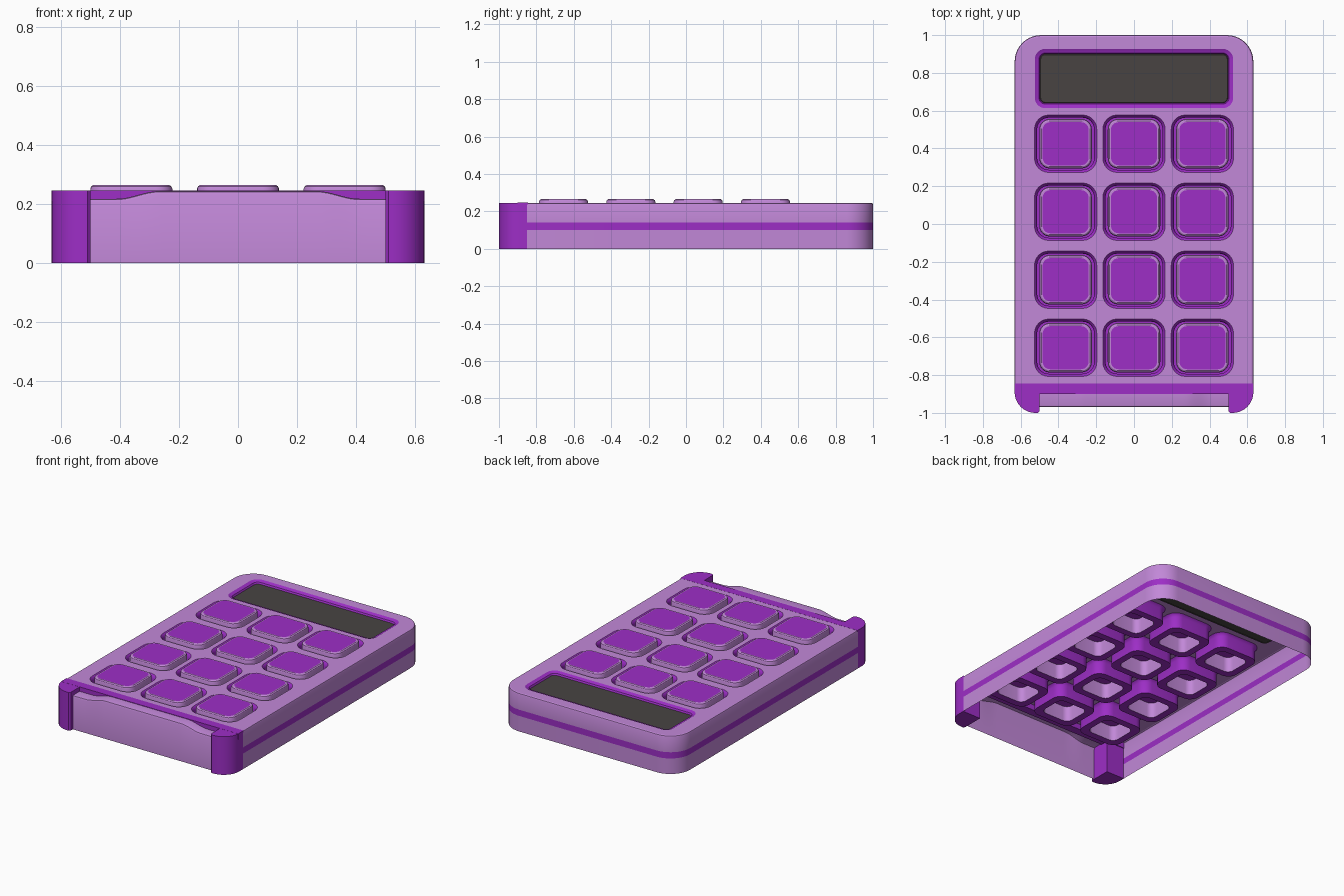
import bpy, bmesh, math

if "Cube" in bpy.data.objects:
    bpy.data.objects.remove(bpy.data.objects["Cube"])


def material(name, rgb):
    m = bpy.data.materials.new(name)
    lin = [((c / 255 + 0.055) / 1.055) ** 2.4 for c in rgb]
    m.diffuse_color = (*lin, 1)
    m.use_nodes = True
    m.node_tree.nodes["Principled BSDF"].inputs["Base Color"].default_value = m.diffuse_color
    return m


LIGHT, DARK, GREY = 0, 1, 2
MATS = [material("light purple", (194, 136, 216)),
        material("deep purple", (157, 46, 198)),
        material("screen grey", (72, 68, 66))]
TOP = 0.246


def finish(name, bm, fix_normals=False):
    if fix_normals:
        bmesh.ops.recalc_face_normals(bm, faces=bm.faces)
    me = bpy.data.meshes.new(name)
    bm.to_mesh(me)
    bm.free()
    for m in MATS:
        me.materials.append(m)
    ob = bpy.data.objects.new(name, me)
    bpy.context.collection.objects.link(ob)
    bpy.ops.object.select_all(action='DESELECT')
    ob.select_set(True)
    bpy.context.view_layer.objects.active = ob
    bpy.ops.object.shade_smooth_by_angle(angle=math.radians(30))
    return ob


def rounded(cx, cy, hx, hy, r, n=6):
    """Counter-clockwise rounded rectangle."""
    pts = []
    for k, (sx, sy) in enumerate([(1, 1), (-1, 1), (-1, -1), (1, -1)]):
        for i in range(n + 1):
            a = math.pi / 2 * (k + i / n)
            pts.append((cx + sx * (hx - r) + r * math.cos(a),
                        cy + sy * (hy - r) + r * math.sin(a)))
    return pts


def loft(name, loops, colours, closed=True, cap=None):
    """Join equal-length loops of 3D points; one colour per band."""
    bm = bmesh.new()
    rows = [[bm.verts.new(p) for p in lp] for lp in loops]
    for a, b, c in zip(rows, rows[1:], colours):
        n = len(a)
        for i in range(n if closed else n - 1):
            j = (i + 1) % n
            bm.faces.new((a[i], a[j], b[j], b[i])).material_index = c
    if cap is not None:
        bm.faces.new(rows[-1]).material_index = cap
    return finish(name, bm)


def at(pts, z):
    return [(x, y, z) for x, y in pts]


def prism(name, pts, z0, z1, colour):
    bm = bmesh.new()
    lo = [bm.verts.new(p) for p in at(pts, z0)]
    hi = [bm.verts.new(p) for p in at(pts, z1)]
    bm.faces.new(lo[::-1])
    bm.faces.new(hi)
    for i in range(len(pts)):
        j = (i + 1) % len(pts)
        bm.faces.new((lo[i], lo[j], hi[j], hi[i]))
    for f in bm.faces:
        f.material_index = colour
    return finish(name, bm, True)


# Thin case wall, open at the bottom and front, with a stripe around it
def case_outline(inset):
    r, n = 0.14 - inset, 10
    pts = [(0.632 - inset, -0.85)]
    for k, s in ((0, 1), (1, -1)):
        for i in range(n + 1):
            a = math.pi / 2 * (k + i / n)
            pts.append((s * (0.632 - 0.14) + r * math.cos(a), 0.86 + r * math.sin(a)))
    return pts + [(-0.632 + inset, -0.85)]


wall = [(0, 0), (0, 0.1), (0, 0.14), (0, TOP - 0.01), (0.003, TOP - 0.003), (0.01, TOP)]
loft("case_wall", [at(case_outline(i), z) for i, z in wall],
     [LIGHT, DARK, LIGHT, LIGHT, LIGHT], closed=False)

# Top plate with openings for the keys and the screen
keys = [(x, y) for y in (0.425, 0.065, -0.295, -0.655) for x in (-0.362, 0, 0.362)]
openings = [rounded(x, y, 0.165, 0.152, 0.075) for x, y in keys]
openings.append(rounded(0, 0.77, 0.525, 0.157, 0.055))
bm = bmesh.new()
for pts in [case_outline(0.01)] + openings:
    vs = [bm.verts.new(p) for p in at(pts, TOP)]
    for i in range(len(vs)):
        bm.edges.new((vs[i - 1], vs[i]))
bmesh.ops.triangle_fill(bm, edges=bm.edges[:], use_beauty=True, normal=(0, 0, 1))
for f in bm.faces:
    f.normal_update()
    if f.normal.z < 0:
        f.normal_flip()
finish("top_plate", bm)

# Key wells and the hollow keys sitting in them
for k, (x, y) in enumerate(keys):
    well = [(0.165, 0.075, TOP), (0.158, 0.068, TOP - 0.006), (0.151, 0.062, TOP - 0.02),
            (0.151, 0.062, 0.15), (0.105, 0.04, 0.15)]
    loft(f"key_well_{k}", [at(rounded(x, y, h, h - 0.013, r), z) for h, r, z in well][::-1],
         [DARK] * 4)
    cap = [(0.139, 0.055, 0.151), (0.139, 0.055, 0.252), (0.136, 0.052, 0.260),
           (0.129, 0.046, 0.265), (0.122, 0.04, 0.265)]
    loft(f"key_{k}", [at(rounded(x, y, h, h - 0.008, r), z) for h, r, z in cap],
         [LIGHT] * 4, cap=DARK)
    loft(f"key_inside_{k}",
         [at(rounded(x, y, 0.105, 0.092, 0.04), z) for z in (0.25, 0.15)][::-1],
         [LIGHT], cap=DARK)

# Screen frame and screen
frame = [(0, TOP), (0.008, TOP - 0.004), (0.022, TOP - 0.008), (0.028, TOP - 0.02)]
loft("screen_frame", [at(rounded(0, 0.77, 0.525 - i, 0.157 - i, 0.055 - i), z)
                      for i, z in frame][::-1], [DARK] * 3)
loft("screen", [at(rounded(0, 0.77, 0.498, 0.13, 0.027), TOP - 0.02),
                at(rounded(0, 0.77, 0.494, 0.126, 0.025), TOP - 0.016)], [GREY], cap=GREY)

# Front corner posts
for s, side in ((1, "right"), (-1, "left")):
    pts = [(0.5, -0.85), (0.5, -0.99), (0.51, -1.0)]
    for i in range(11):
        a = math.pi / 2 * i / 10
        pts.append((0.522 + 0.11 * math.sin(a), -0.89 - 0.11 * math.cos(a)))
    pts.append((0.632, -0.85))
    prism(f"front_post_{side}", [(s * x, y) for x, y in pts], 0, TOP, DARK)

# Dark bar across the front edge of the top
prism("front_bar", [(-0.632, -0.9), (0.632, -0.9), (0.632, -0.845), (-0.632, -0.845)],
      0.21, TOP + 0.0006, DARK)


# Front panel whose upper edge dips near the posts
def panel_height(x):
    t = min(1, max(0, (abs(x) - 0.27) / 0.14))
    return TOP - 0.002 - 0.026 * t * t * (3 - 2 * t)


sections = []
for i in range(51):
    x = -0.5 + i / 50
    h = panel_height(x)
    sections.append([(x, -0.97, 0), (x, -0.97, h - 0.012), (x, -0.966, h - 0.003),
                     (x, -0.957, h), (x, -0.9, h)])
loft("front_panel", [s[::-1] for s in sections], [LIGHT] * 50, closed=False)
